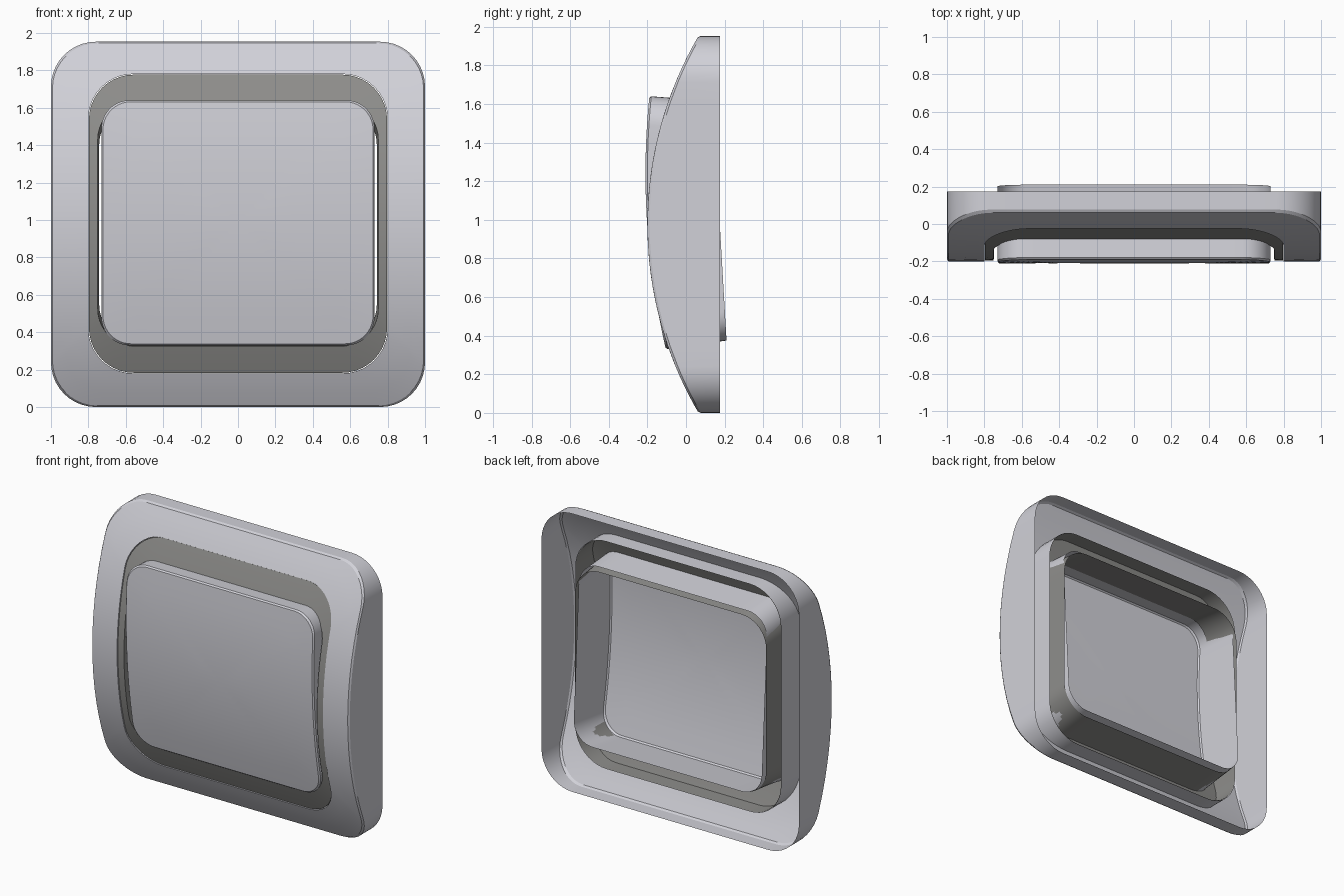
import bpy, bmesh, math

cube = bpy.data.objects.get("Cube")
if cube:
    bpy.data.objects.remove(cube, do_unlink=True)

HEIGHT = 1.953
MID = HEIGHT / 2


def material(name, rgb):
    m = bpy.data.materials.new(name)
    m.use_nodes = True
    m.diffuse_color = (*rgb, 1)
    m.node_tree.nodes["Principled BSDF"].inputs["Base Color"].default_value = (*rgb, 1)
    return m


pale = material("pale grey", (0.64, 0.64, 0.69))
warm = material("warm grey", (0.27, 0.268, 0.258))


def bulge(offset=0.0):
    """Depth of the curved cover face at a height."""
    radius = 1.93
    return lambda z: offset - 0.2 + radius - math.sqrt(radius ** 2 - (z - MID) ** 2)


def flat(y):
    return lambda z: y


def ring(half_x, low, high, radius, depth, corner=10, side=14):
    """Rounded rectangle whose depth follows a function of height."""
    half_z, mid = (high - low) / 2, (high + low) / 2
    radius = min(radius, half_x, half_z)
    outline = []
    for q, (sx, sz) in enumerate([(1, 1), (-1, 1), (-1, -1), (1, -1)]):
        cx, cz = sx * (half_x - radius), sz * (half_z - radius)
        for i in range(corner + 1):
            a = math.pi / 2 * (q + i / corner)
            outline.append((cx + radius * math.cos(a), cz + radius * math.sin(a)))
    points = []
    for i, (x, z) in enumerate(outline):
        nx, nz = outline[(i + 1) % len(outline)]
        steps = side if i % (corner + 1) == corner else 1
        for k in range(steps):
            t = k / steps
            px, pz = x + (nx - x) * t, z + (nz - z) * t + mid
            points.append((px, depth(pz), pz))
    return points


def loft(name, rings, mat):
    """Bridge matching rings into one thin shell."""
    bm = bmesh.new()
    loops = [[bm.verts.new(p) for p in r] for r in rings]
    for a, b in zip(loops, loops[1:]):
        for i in range(len(a)):
            j = (i + 1) % len(a)
            bm.faces.new((a[i], a[j], b[j], b[i]))
    bmesh.ops.remove_doubles(bm, verts=bm.verts, dist=0.0004)
    bmesh.ops.recalc_face_normals(bm, faces=bm.faces)
    mesh = bpy.data.meshes.new(name)
    bm.to_mesh(mesh)
    bm.free()
    mesh.materials.append(mat)
    obj = bpy.data.objects.new(name, mesh)
    bpy.context.collection.objects.link(obj)
    bpy.ops.object.select_all(action='DESELECT')
    obj.select_set(True)
    bpy.context.view_layer.objects.active = obj
    bpy.ops.object.shade_smooth_by_angle(angle=math.radians(25))
    return obj


# Outer frame: hollow shell with a bowed face and a walled opening
def frame_ring(inset, depth):
    return ring(1 - inset, inset, HEIGHT - inset, 0.24, depth)


def opening_ring(inset, depth):
    return ring(0.80 - inset, 0.18 + inset, 1.78 - inset, 0.24, depth)


loft("frame", [
    frame_ring(0, flat(0.175)),
    frame_ring(0, bulge(0.012)),
    frame_ring(0.008, bulge()),
    frame_ring(0.075, bulge()),
    frame_ring(0.135, bulge()),
    opening_ring(0, bulge()),
    opening_ring(0, flat(0.085)),
], pale)

# Collar: slightly sunken border with a tapered sleeve around the rocker
loft("collar", [
    opening_ring(0.003, flat(0.085)),
    opening_ring(0.003, bulge(0.006)),
    ring(0.775, 0.253, 1.705, 0.22, bulge(0.006)),
    ring(0.75, 0.325, 1.63, 0.2, bulge(0.006)),
    ring(0.742, 0.355, 1.595, 0.19, flat(0.17)),
], warm)


# Rocker: tilted open-backed cap with a gently bowed face
def rocker_face(offset=0.0):
    return lambda z: offset - 0.21 + 0.1275 * (z - 1.24) ** 2


def rocker_back(z):
    return 0.21 - 0.058 * (z - 0.375)


def rocker_ring(inset, depth, scale=1.0):
    half, mid = (1.31 / 2 - inset) * scale, 0.985
    return ring((0.73 - inset) * scale, mid - half, mid + half, 0.15 * scale, depth)


loft("rocker",
     [ring(0.73, 0.375, 1.615, 0.15, rocker_back),
      rocker_ring(0, rocker_face(0.01)),
      rocker_ring(0.008, rocker_face())]
     + [rocker_ring(0.008, rocker_face(), s) for s in (0.8, 0.6, 0.4, 0.2, 0)],
     pale)
